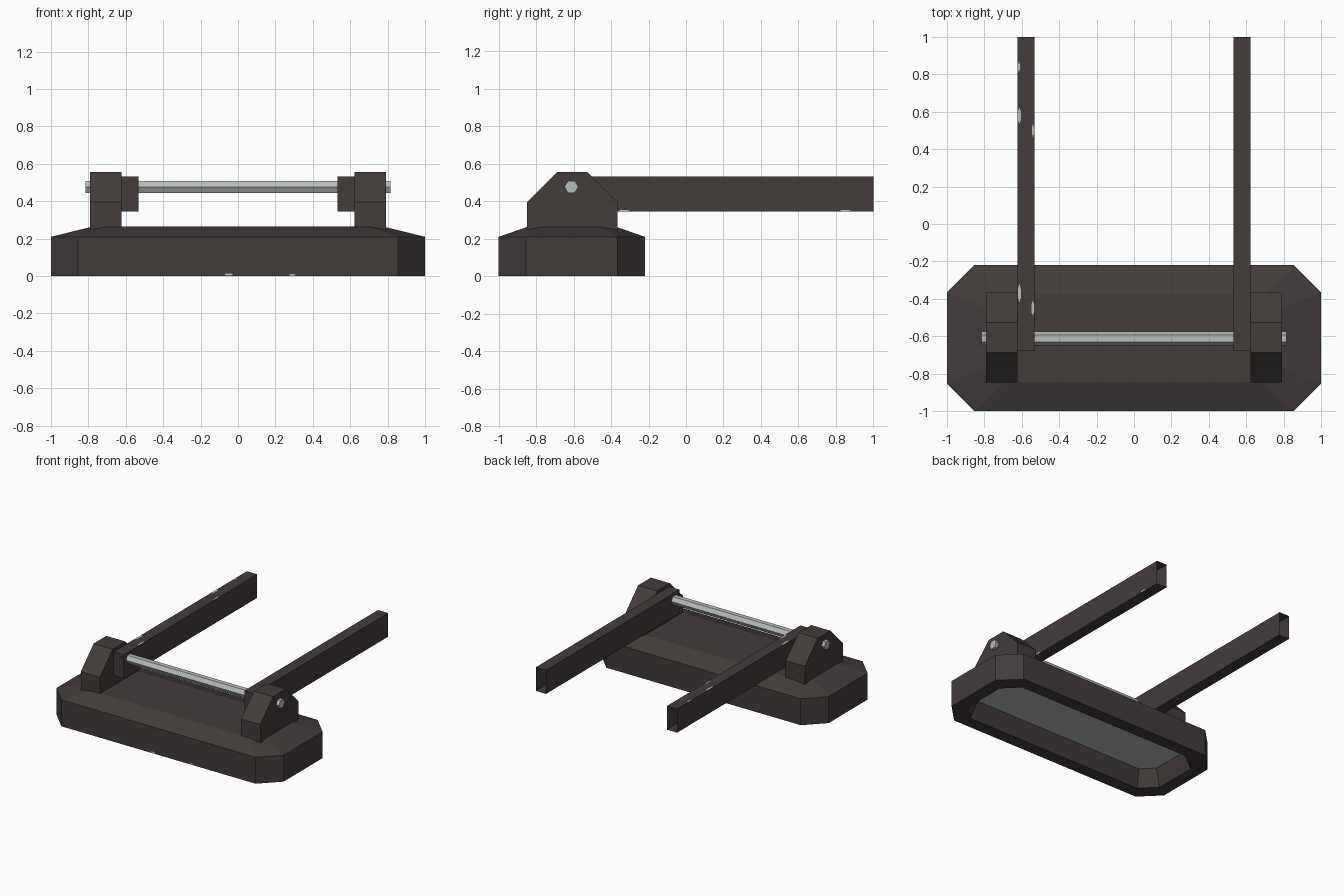
import bpy, bmesh, math
from mathutils import Vector

if "Cube" in bpy.data.objects:
    bpy.data.objects.remove(bpy.data.objects["Cube"])


def material(name, rgb):
    m = bpy.data.materials.new(name)
    m.diffuse_color = (*rgb, 1)
    m.use_nodes = True
    m.node_tree.nodes["Principled BSDF"].inputs["Base Color"].default_value = m.diffuse_color
    return m


BROWN = material("dark brown paint", (0.056, 0.045, 0.044))
STEEL = material("pale steel", (0.48, 0.51, 0.50))


def finish(name, bm, *mats, recalc=True):
    if recalc:
        bmesh.ops.recalc_face_normals(bm, faces=bm.faces)
    me = bpy.data.meshes.new(name)
    bm.to_mesh(me)
    bm.free()
    for m in mats:
        me.materials.append(m)
    ob = bpy.data.objects.new(name, me)
    bpy.context.collection.objects.link(ob)
    return ob


def octagon(bm, hx, y0, y1, c, z):
    """Ring of a rectangle with cut corners."""
    pts = [(-hx + c, y0), (hx - c, y0), (hx, y0 + c), (hx, y1 - c),
           (hx - c, y1), (-hx + c, y1), (-hx, y1 - c), (-hx, y0 + c)]
    return [bm.verts.new((x, y, z)) for x, y in pts]


# Base: stacked octagon rings from the recess ceiling, round the rim, to the top
bm = bmesh.new()
rings = [octagon(bm, *r) for r in (
    (0.85, -0.85, -0.37, 0.09, 0.13),     # recess ceiling
    (0.90, -0.90, -0.32, 0.115, 0.0),     # rim, inner edge
    (1.00, -1.00, -0.22, 0.145, 0.0),     # rim, outer edge
    (1.00, -1.00, -0.22, 0.145, 0.21),    # top of the wall
    (0.78, -0.845, -0.375, 0.08, 0.264),  # raised top
)]
for a, b in zip(rings, rings[1:]):
    for i in range(8):
        j = (i + 1) % 8
        bm.faces.new((a[i], a[j], b[j], b[i]))
plate = bm.faces.new(rings[0])
plate.material_index = 1
bm.faces.new(rings[-1])
finish("base", bm, BROWN, STEEL)

# Brackets: side profile extruded across x
PROFILE = [(-0.848, 0.22), (-0.848, 0.395), (-0.687, 0.556),
           (-0.527, 0.556), (-0.366, 0.395), (-0.366, 0.22)]
for side, s in (("left", -1), ("right", 1)):
    bm = bmesh.new()
    face = bm.faces.new([bm.verts.new((s * 0.622, y, z)) for y, z in PROFILE])
    ext = bmesh.ops.extrude_face_region(bm, geom=[face])["geom"]
    bmesh.ops.translate(bm, vec=(s * 0.168, 0, 0),
                        verts=[v for v in ext if isinstance(v, bmesh.types.BMVert)])
    finish(side + "_bracket", bm, BROWN)

    # Arms: long box, open at the back end
    bm = bmesh.new()
    bmesh.ops.create_cube(bm, size=1)
    for v in bm.verts:
        v.co = (s * 0.577 + v.co.x * 0.09, 0.16 + v.co.y * 1.68, 0.438 + v.co.z * 0.188)
    back = [f for f in bm.faces if f.normal.y > 0.9]
    bmesh.ops.delete(bm, geom=back, context='FACES_ONLY')
    finish(side + "_arm", bm, BROWN, recalc=False)

# Pivot rod: six sided, one corner facing the front
bpy.ops.mesh.primitive_cylinder_add(vertices=6, radius=0.037, depth=1.63,
                                    location=(0, -0.612, 0.477),
                                    rotation=(0, math.pi / 2, 0))
rod = bpy.context.object
rod.name = "pivot_rod"
rod.rotation_euler = (math.pi / 2, 0, math.pi / 2)
bpy.context.view_layer.update()
# turn the section so that a corner points along y
if max(abs((rod.matrix_world @ v.co).z - 0.477) for v in rod.data.vertices) > 0.035:
    for v in rod.data.vertices:
        x, y = v.co.x, v.co.y
        v.co.x, v.co.y = -y, x
rod.data.materials.append(STEEL)

# Worn paint chips: thin six-sided flakes lying on the surfaces
CHIPS = [  # centre, normal, half length along the edge, half width
    ((-0.613, 0.58, 0.532), 'Z', 0.045, 0.009),
    ((-0.615, 0.84, 0.532), 'Z', 0.03, 0.005),
    ((-0.541, 0.50, 0.532), 'Z', 0.035, 0.006),
    ((-0.613, -0.37, 0.532), 'Z', 0.05, 0.009),
    ((-0.541, -0.45, 0.532), 'Z', 0.04, 0.009),
    ((-0.05, -1.0, 0.008), 'Y', 0.025, 0.006),
    ((0.29, -1.0, 0.006), 'Y', 0.02, 0.005),
    ((0.624, 0.85, 0.35), 'X', 0.03, 0.005),
    ((0.624, -0.33, 0.35), 'X', 0.03, 0.005),
]
AXES = {'Z': (Vector((0, 1, 0)), Vector((1, 0, 0)), Vector((0, 0, 1))),
        'Y': (Vector((1, 0, 0)), Vector((0, 0, 1)), Vector((0, -1, 0))),
        'X': (Vector((0, 1, 0)), Vector((0, 0, 1)), Vector((1, 0, 0)))}
bm = bmesh.new()
for centre, axis, length, width in CHIPS:
    u, w, n = AXES[axis]
    ring = [Vector(centre) + u * length * math.cos(k * math.pi / 3)
            + w * width * math.sin(k * math.pi / 3) + n * 0.001 for k in range(6)]
    f = bm.faces.new([bm.verts.new(p) for p in ring])
    f.normal_update()
    if f.normal.dot(n) < 0:
        f.normal_flip()
finish("paint_chips", bm, STEEL, recalc=False)
